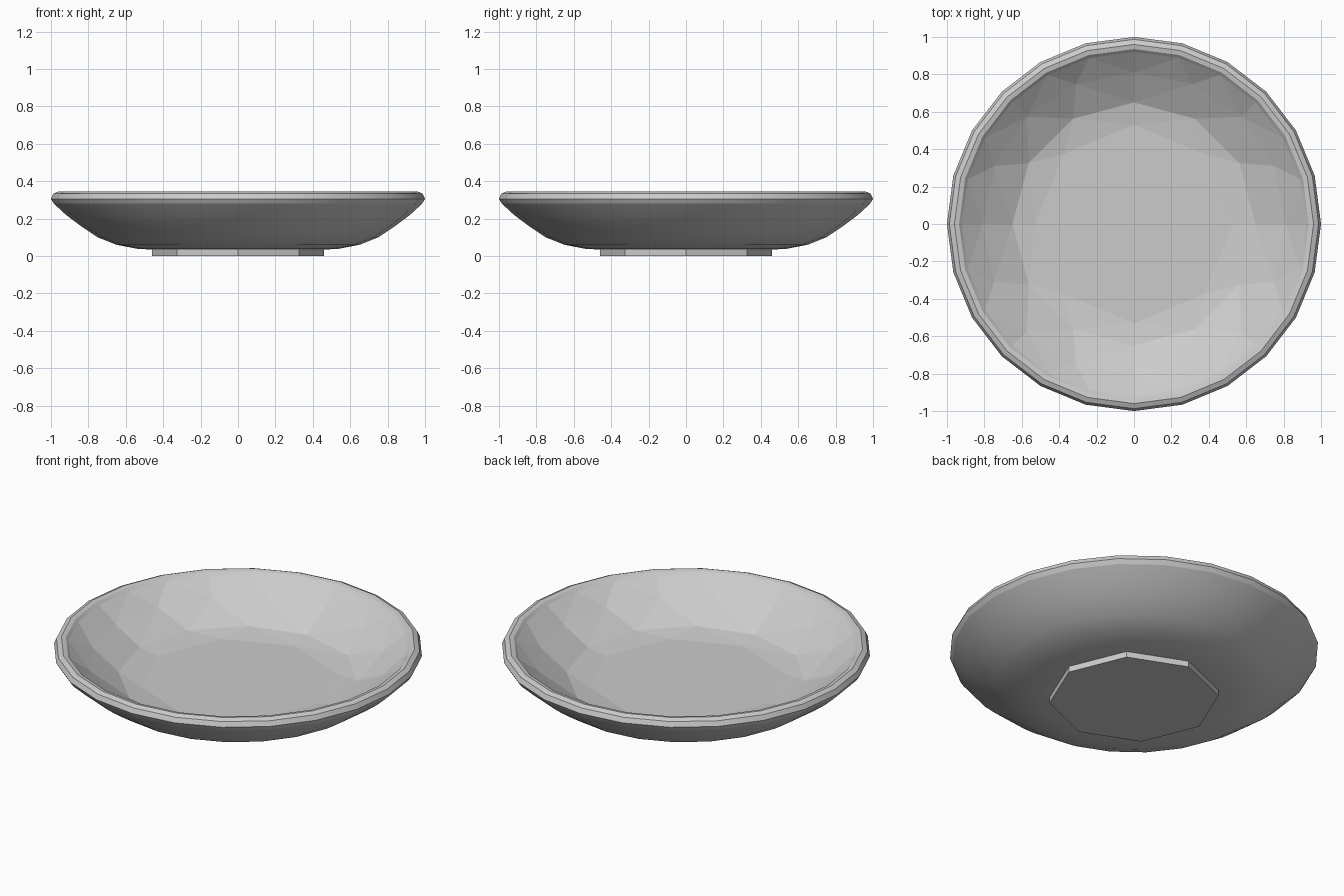
import bpy, bmesh, math

old = bpy.data.objects.get("Cube")
if old:
    bpy.data.objects.remove(old, do_unlink=True)

glaze = bpy.data.materials.new("light_grey_glaze")
glaze.use_nodes = True
GREY = (0.6, 0.6, 0.6, 1)
glaze.diffuse_color = GREY
glaze.node_tree.nodes["Principled BSDF"].inputs["Base Color"].default_value = GREY


def lathe(name, rings, smooth, cap_start=False, cap_end=False):
    """Bridge a chain of (radius, height, sides) rings into one object."""
    bm = bmesh.new()
    loops = []
    for radius, height, sides in rings:
        verts = [bm.verts.new((radius * math.sin(math.tau * i / sides),
                               radius * math.cos(math.tau * i / sides), height))
                 for i in range(sides)]
        loops.append([bm.edges.new((verts[i], verts[(i + 1) % sides]))
                      for i in range(sides)])
        if (cap_start and len(loops) == 1) or (cap_end and len(loops) == len(rings)):
            bm.faces.new(verts)
    for lower, upper in zip(loops, loops[1:]):
        bmesh.ops.bridge_loops(bm, edges=lower + upper)
    bmesh.ops.recalc_face_normals(bm, faces=bm.faces)
    # An open surface may be oriented either way: make the total face upward or downward
    lift = sum(f.normal.z * f.calc_area() for f in bm.faces)
    if lift * (1 if cap_end else -1) < 0:
        bmesh.ops.reverse_faces(bm, faces=bm.faces)
    mesh = bpy.data.meshes.new(name)
    bm.to_mesh(mesh)
    bm.free()
    mesh.materials.append(glaze)
    obj = bpy.data.objects.new(name, mesh)
    bpy.context.collection.objects.link(obj)
    if smooth:
        bpy.ops.object.select_all(action='DESELECT')
        obj.select_set(True)
        bpy.context.view_layer.objects.active = obj
        bpy.ops.object.shade_smooth_by_angle(angle=math.radians(32))
    return obj


# Underside: recessed base, foot ring and curved outer wall
lathe("foot_and_outer_wall", [
    (0.43, 0.025, 8), (0.43, 0, 8), (0.46, 0, 8), (0.46, 0.035, 8),
    (0.53, 0.037, 16), (0.65, 0.06, 24), (0.75, 0.1, 24),
    (0.84, 0.16, 24), (0.92, 0.22, 24), (0.985, 0.28, 24),
], True, cap_start=True)

# Upper side: rolled rim
lathe("rolled_rim", [
    (0.985, 0.28, 24), (1.0, 0.305, 24), (0.987, 0.333, 24),
    (0.96, 0.345, 24), (0.935, 0.34, 24), (0.92, 0.325, 24),
], True, cap_end=False).data.flip_normals()

# Faceted inside, with fewer sides toward the flat floor
lathe("faceted_inner_bowl", [
    (0.92, 0.325, 24), (0.81, 0.24, 16), (0.65, 0.145, 12), (0.53, 0.125, 8),
], False, cap_end=True)
